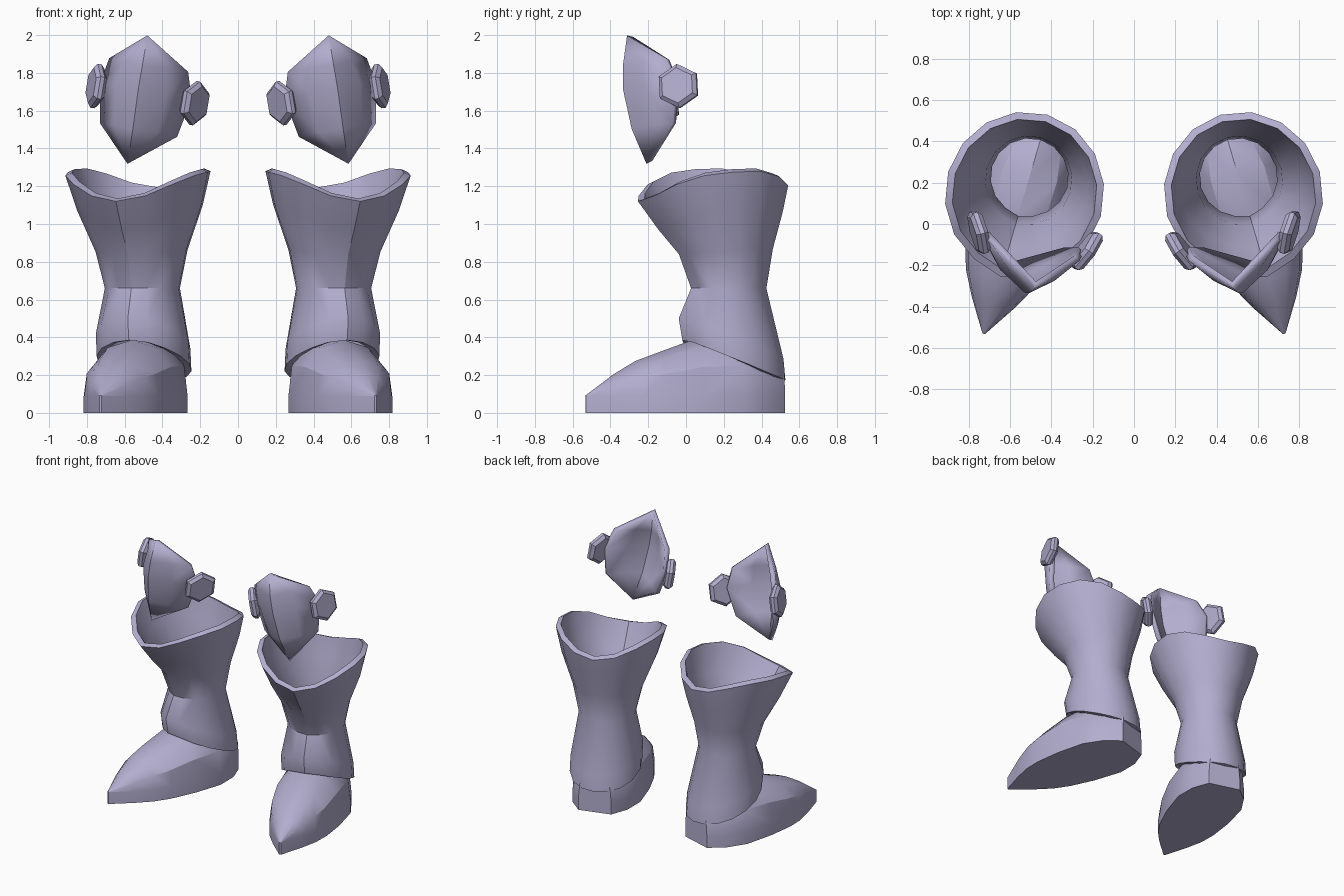
import bpy, bmesh, math
from mathutils import Vector, Matrix

if "Cube" in bpy.data.objects:
    bpy.data.objects.remove(bpy.data.objects["Cube"])

steel = bpy.data.materials.new("lavender_steel")
steel.diffuse_color = (0.45, 0.42, 0.62, 1)
steel.use_nodes = True
steel.node_tree.nodes["Principled BSDF"].inputs["Base Color"].default_value = steel.diffuse_color

# Leg frame: turned outward; knee frame: tilted and turned
LEG = Matrix.Translation((0.53, 0.145, 0)) @ Matrix.Rotation(math.radians(16.3), 4, 'Z')
kx = Vector((0.97, 0.168, 0.168)).normalized()
kz = Vector((-0.16, -0.05, 0.985))
kz = (kz - kx * kz.dot(kx)).normalized()
KNEE = Matrix((kx, kz.cross(kx), kz)).transposed().to_4x4()
KNEE.translation = (0.49, -0.085, 1.685)


def finish(name, bm, frame, angle=32, thickness=0):
    """Turn the mesh into a shaded object mirrored to the other leg."""
    bm.transform(frame)
    mesh = bpy.data.meshes.new(name)
    bm.to_mesh(mesh)
    bm.free()
    mesh.materials.append(steel)
    ob = bpy.data.objects.new(name, mesh)
    bpy.context.collection.objects.link(ob)
    bpy.ops.object.select_all(action='DESELECT')
    ob.select_set(True)
    bpy.context.view_layer.objects.active = ob
    bpy.ops.object.shade_smooth_by_angle(angle=math.radians(angle))
    if thickness:
        sol = ob.modifiers.new("thickness", 'SOLIDIFY')
        sol.thickness = thickness
        sol.offset = -1
    ob.modifiers.new("mirror", 'MIRROR').use_mirror_merge = False
    return ob


def loft(rings, wrap=False):
    """Skin closed rings; wrap joins last to first, otherwise cap the ends."""
    bm = bmesh.new()
    vs = [[bm.verts.new(p) for p in ring] for ring in rings]
    n = len(vs[0])
    pairs = list(zip(vs, vs[1:])) + ([(vs[-1], vs[0])] if wrap else [])
    for a, b in pairs:
        for i in range(n):
            j = (i + 1) % n
            bm.faces.new((a[i], a[j], b[j], b[i]))
    if not wrap:
        bm.faces.new(vs[0])
        bm.faces.new(vs[-1])
    bmesh.ops.recalc_face_normals(bm, faces=bm.faces)
    return bm


# Greave: flared cuff, narrow calf, slanted ankle band
def greave_ring(rx, ry, cy, front, side, back, inset=0, lift=0):
    pts = []
    for i in range(16):
        t = math.tau * i / 16
        c = math.cos(t)
        z = side + (front - back) / 2 * c + ((front + back) / 2 - side) * abs(c) ** 3
        peak = 1.04 if i == 0 else 1.0
        pts.append((math.sin(t) * (rx - inset), cy - c * (ry - inset) * peak, z + lift))
    return pts


levels = [
    (0.385, 0.40, 0.00, 1.12, 1.275, 1.18),
    (0.335, 0.33, 0.04, 0.97, 1.09, 1.05),
    (0.245, 0.25, 0.07, 0.84, 0.86, 0.87),
    (0.20, 0.20, 0.085, 0.66, 0.66, 0.66),
    (0.248, 0.28, 0.10, 0.50, 0.38, 0.28),
    (0.25, 0.275, 0.115, 0.385, 0.26, 0.17),
]
outer = [greave_ring(*l) for l in levels]
inner = [greave_ring(*l, inset=0.035 if k != 3 else 0.012, lift=0.015 if k == 0 else 0)
         for k, l in enumerate(levels)]
finish("greave", loft(outer + inner[::-1], wrap=True), LEG)

# Foot: pointed toe, upright sole wall and domed upper
stations = [  # y, half width, ridge height
    (-0.705, 0.006, 0.093), (-0.55, 0.105, 0.205), (-0.43, 0.17, 0.275),
    (-0.31, 0.208, 0.318), (-0.12, 0.237, 0.385), (0.10, 0.245, 0.40),
    (0.25, 0.20, 0.38), (0.36, 0.12, 0.30),
]
sections = []
for y, w, h in stations:
    up = h - 0.09
    half = [(w, 0), (w, 0.09), (0.92 * w, 0.09 + 0.52 * up), (0.55 * w, 0.09 + 0.87 * up)]
    sections.append([(x, y, z) for x, z in half] + [(0, y, h)]
                    + [(-x, y, z) for x, z in half[::-1]])
finish("foot", loft(sections), LEG)

# Knee guard: ridged shield tapering to a point above and below
bm = bmesh.new()
apex = bm.verts.new((0.005, -0.215, 0.322))
tip = bm.verts.new((0.01, -0.147, -0.37))
rows = []
for (ry, rz), (mx, my, mz), (ex, ey, ez) in (
        ((-0.245, 0.16), (0.11, -0.165, 0.17), (0.215, -0.05, 0.16)),
        ((-0.25, 0.03), (0.14, -0.16, 0.03), (0.25, -0.01, 0.02)),
        ((-0.215, -0.18), (0.12, -0.135, -0.18), (0.21, -0.03, -0.19))):
    pts = [(-ex, ey, ez), (-mx, my, mz), (0, ry, rz), (mx, my, mz), (ex, ey, ez)]
    rows.append([bm.verts.new(p) for p in pts])
for i in range(4):
    bm.faces.new((apex, rows[0][i], rows[0][i + 1]))
    bm.faces.new((rows[2][i], tip, rows[2][i + 1]))
    for a, b in zip(rows, rows[1:]):
        bm.faces.new((a[i], b[i], b[i + 1], a[i + 1]))
finish("knee_guard", bm, KNEE, 30, 0.035)

# Hexagonal bosses on both sides of the knee guard
for side, label in ((1, "outer"), (-1, "inner")):
    rings = []
    for r, h in ((0.095, -0.03), (0.118, -0.01), (0.118, 0.012), (0.095, 0.03)):
        rings.append([(side * h, r * math.cos(math.radians(a)), r * math.sin(math.radians(a)))
                      for a in range(30, 390, 60)])
    place = Matrix.Translation((side * 0.268, 0, 0)) @ Matrix.Rotation(
        math.radians(-25 * side), 4, 'Z')
    finish(label + "_knee_boss", loft(rings), KNEE @ place, 20)
